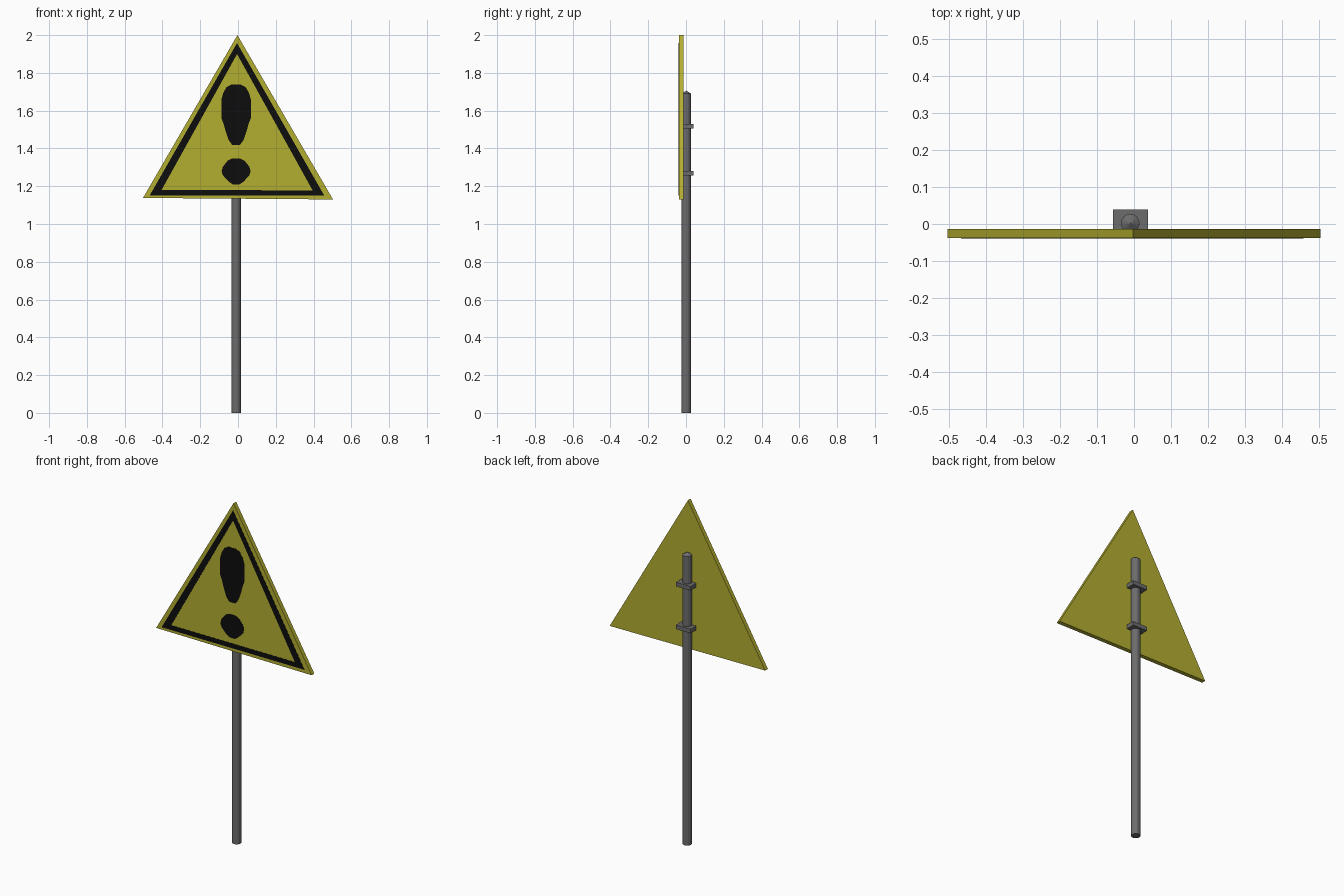
import bpy, bmesh, math

if "Cube" in bpy.data.objects:
    bpy.data.objects.remove(bpy.data.objects["Cube"])


def material(name, color):
    m = bpy.data.materials.new(name)
    m.diffuse_color = (*color, 1)
    m.use_nodes = True
    m.node_tree.nodes["Principled BSDF"].inputs["Base Color"].default_value = m.diffuse_color
    return m


YELLOW = material("sign yellow", (0.45, 0.42, 0.03))
BLACK = material("symbol black", (0.004, 0.004, 0.004))
GREY = material("post grey", (0.15, 0.15, 0.15))


def finish(bm, name, mat):
    bmesh.ops.recalc_face_normals(bm, faces=bm.faces)
    me = bpy.data.meshes.new(name)
    bm.to_mesh(me)
    bm.free()
    me.materials.append(mat)
    ob = bpy.data.objects.new(name, me)
    bpy.context.collection.objects.link(ob)
    return ob


def plate(name, outline, y_front, y_back, mat):
    """Extrude an (x, z) outline from y_front to y_back."""
    bm = bmesh.new()
    face = bm.faces.new([bm.verts.new((x, y_front, z)) for x, z in outline])
    ext = bmesh.ops.extrude_face_region(bm, geom=[face])["geom"]
    verts = [v for v in ext if isinstance(v, bmesh.types.BMVert)]
    bmesh.ops.translate(bm, verts=verts, vec=(0, y_back - y_front, 0))
    return finish(bm, name, mat)


def mirrored(half, cx):
    """Close a (half width, z) profile around the line x = cx."""
    return [(cx + w, z) for w, z in half] + [(cx - w, z) for w, z in reversed(half)]


FRONT, BACK, CX = -0.038, -0.013, -0.01
DECAL = FRONT - 0.001

# Triangular sign board
plate("sign_board", [(-0.503, 1.138), (0.503, 1.13), (-0.003, 2.0)], FRONT, BACK, YELLOW)

# Black border: three strips between an outer and an inner triangle
outer = [(-0.467, 1.152), (0.457, 1.15), (-0.005, 1.958)]
inner = [(-0.405, 1.18), (0.395, 1.178), (-0.005, 1.90)]
for i, side in enumerate(("bottom", "right", "left")):
    j = (i + 1) % 3
    plate("border_" + side, [outer[i], outer[j], inner[j], inner[i]], DECAL, FRONT + 0.002, BLACK)

# Exclamation mark
bar = [(0.025, 1.738), (0.05, 1.725), (0.068, 1.695), (0.078, 1.66), (0.078, 1.56),
       (0.066, 1.53), (0.058, 1.50), (0.04, 1.445), (0.02, 1.418)]
dot = [(0.02, 1.347), (0.045, 1.335), (0.07, 1.303), (0.077, 1.28),
       (0.07, 1.258), (0.04, 1.225), (0.018, 1.21)]
plate("exclamation_bar", mirrored(bar, CX), DECAL, FRONT + 0.002, BLACK)
plate("exclamation_dot", mirrored(dot, CX), DECAL, FRONT + 0.002, BLACK)

# Round post with a shallow conical top
bm = bmesh.new()
N, R, PY = 16, 0.025, 0.002
ring = [(CX + R * math.cos(2 * math.pi * k / N), PY + R * math.sin(2 * math.pi * k / N)) for k in range(N)]
low = [bm.verts.new((x, y, 0)) for x, y in ring]
high = [bm.verts.new((x, y, 1.69)) for x, y in ring]
tip = bm.verts.new((CX, PY, 1.706))
bm.faces.new(low)
for k in range(N):
    n = (k + 1) % N
    bm.faces.new((low[k], low[n], high[n], high[k]))
    bm.faces.new((high[k], high[n], tip))
finish(bm, "post", GREY)

# Clamps holding the board to the post
for name, z in (("upper_clamp", 1.518), ("lower_clamp", 1.268)):
    plate(name, [(-0.057, z - 0.012), (0.038, z - 0.012), (0.038, z + 0.012), (-0.057, z + 0.012)],
          BACK - 0.001, 0.039, GREY)
